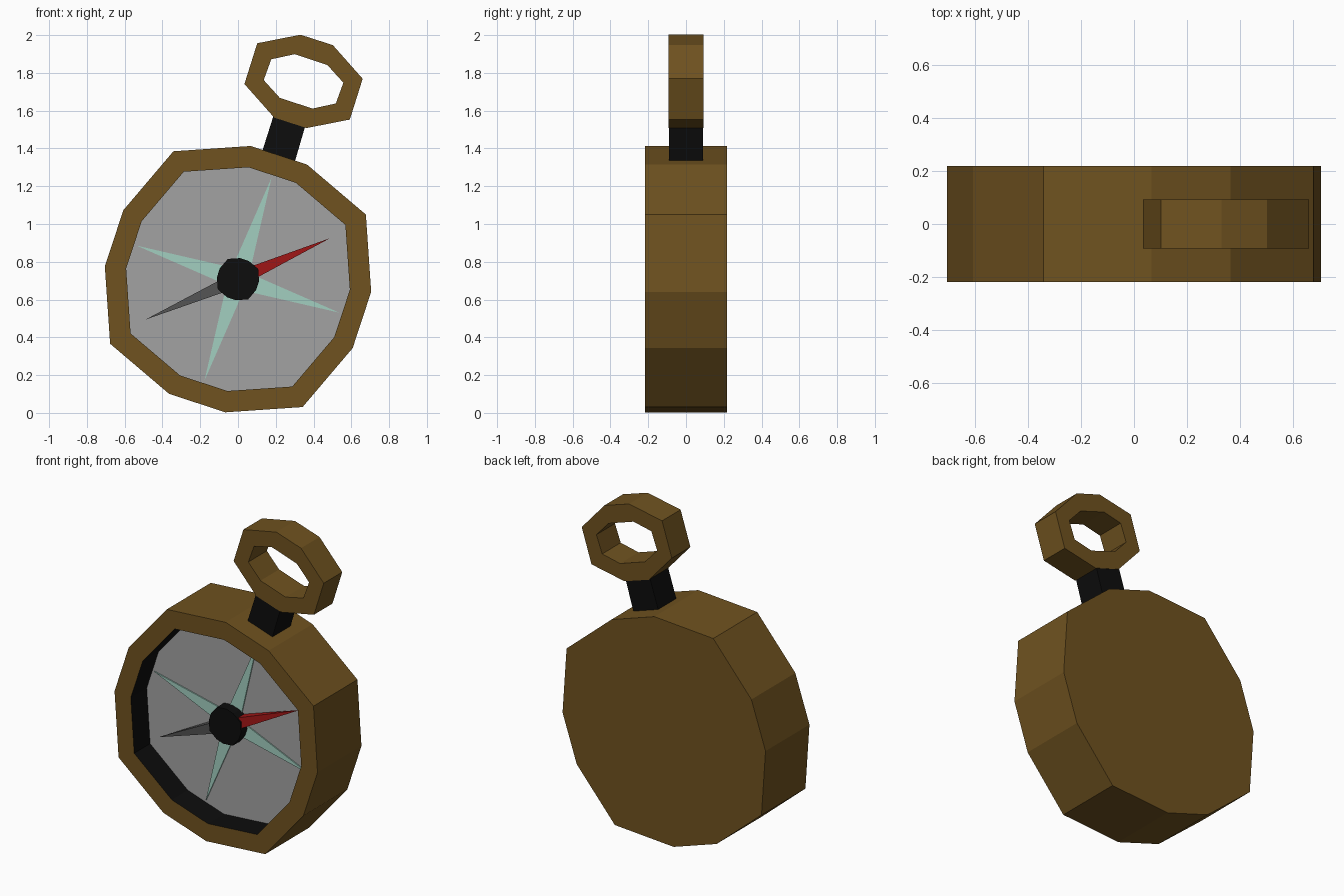
import bpy, bmesh
from math import cos, sin, radians
from mathutils import Vector

if "Cube" in bpy.data.objects:
    bpy.data.objects.remove(bpy.data.objects["Cube"])


def material(name, rgb):
    m = bpy.data.materials.new(name)
    m.diffuse_color = (*rgb, 1)
    m.use_nodes = True
    m.node_tree.nodes["Principled BSDF"].inputs["Base Color"].default_value = m.diffuse_color
    return m


BRASS = material("brass", (0.16, 0.085, 0.014))
BLACK = material("black", (0.004, 0.004, 0.004))
DIAL = material("dial_grey", (0.36, 0.36, 0.36))
MINT = material("mint", (0.36, 0.62, 0.53))
RED = material("red", (0.35, 0.008, 0.008))
STEEL = material("dark_steel", (0.09, 0.09, 0.09))


def loft(name, loops, mats, bands=None, start=True, end=True, closed=False):
    """Skin a list of (xz outline, y) loops; bands gives a material index per
    band, followed by those of the start and end caps."""
    bm = bmesh.new()
    rings = [[bm.verts.new((x, y, z)) for x, z in pts] for pts, y in loops]
    pairs = list(zip(rings, rings[1:])) + ([(rings[-1], rings[0])] if closed else [])
    bands = bands or [0] * (len(pairs) + 2)
    for k, (a, b) in enumerate(pairs):
        for i in range(len(a)):
            j = (i + 1) % len(a)
            bm.faces.new((a[i], a[j], b[j], b[i])).material_index = bands[k]
    if not closed:
        if start:
            bm.faces.new(rings[0]).material_index = bands[-2]
        if end:
            bm.faces.new(rings[-1]).material_index = bands[-1]
    bmesh.ops.recalc_face_normals(bm, faces=bm.faces)
    me = bpy.data.meshes.new(name)
    bm.to_mesh(me)
    bm.free()
    for m in mats:
        me.materials.append(m)
    ob = bpy.data.objects.new(name, me)
    bpy.context.collection.objects.link(ob)
    return ob


def spin(points, n, cx, cz):
    """Repeat points n times (2 or 4) clockwise around a centre."""
    out = []
    for k in range(n):
        a = -radians(360 / n * k)
        out += [(cx + x * cos(a) - z * sin(a), cz + x * sin(a) + z * cos(a))
                for x, z in points]
    return out


CZ = 0.708
quarter = [(-0.342, 0.677), (0.067, 0.705), (0.365, 0.607)]


def body(s):
    return spin([(x * s, z * s) for x, z in quarter], 4, 0, CZ)


# case: solid back, rim, dark inner wall and recessed dial
loft("case", [(body(1), 0.218), (body(1), -0.218), (body(0.84), -0.218),
              (body(0.84), -0.06)],
     [BRASS, BLACK, DIAL], bands=[0, 0, 1, 0, 2])

# compass star on the dial
t = radians(71.7)
c = 0.048 * 2 ** 0.5
star = spin([(0.565 * cos(t), 0.565 * sin(t)),
             (c * cos(t - radians(45)), c * sin(t - radians(45)))], 4, 0, CZ)
loft("compass_star", [(star, -0.055), (star, -0.067)], [MINT])

# centre hub
loft("hub", [(body(0.158), -0.05), (body(0.158), -0.13)], [BLACK])


# tapered needles, square at the hub and pointed at the tip
def needle(name, angle, mat):
    d = Vector((cos(angle), 0, sin(angle)))
    w = Vector((-sin(angle), 0, cos(angle)))
    o = Vector((0, -0.09, CZ))
    bm = bmesh.new()
    base = [bm.verts.new(o + d * 0.06 + w * (0.036 * i) + Vector((0, 0.034 * j, 0)))
            for i, j in ((1, 1), (1, -1), (-1, -1), (-1, 1))]
    tip = bm.verts.new(o + d * 0.535)
    bm.faces.new(base)
    for i in range(4):
        bm.faces.new((base[i], base[(i + 1) % 4], tip))
    bmesh.ops.recalc_face_normals(bm, faces=bm.faces)
    me = bpy.data.meshes.new(name)
    bm.to_mesh(me)
    bm.free()
    me.materials.append(mat)
    bpy.context.collection.objects.link(bpy.data.objects.new(name, me))


needle("north_needle", radians(24), RED)
needle("south_needle", radians(203.6), STEEL)

# neck between case and ring
neck = [(0.187, 1.57), (0.355, 1.515), (0.295, 1.31), (0.122, 1.365)]
loft("neck", [(neck, 0.09), (neck, -0.09)], [BLACK])

# hanging ring: half outlines turned about the ring centre
outer = spin([(-0.245, 0.202), (-0.016, 0.247), (0.155, 0.192), (0.313, 0.014)], 2, 0.347, 1.755)
inner = spin([(-0.171, 0.117), (-0.047, 0.144), (0.126, 0.087), (0.211, -0.007)], 2, 0.347, 1.755)
loft("hanging_ring", [(outer, 0.092), (outer, -0.092), (inner, -0.092), (inner, 0.092)],
     [BRASS], closed=True)
